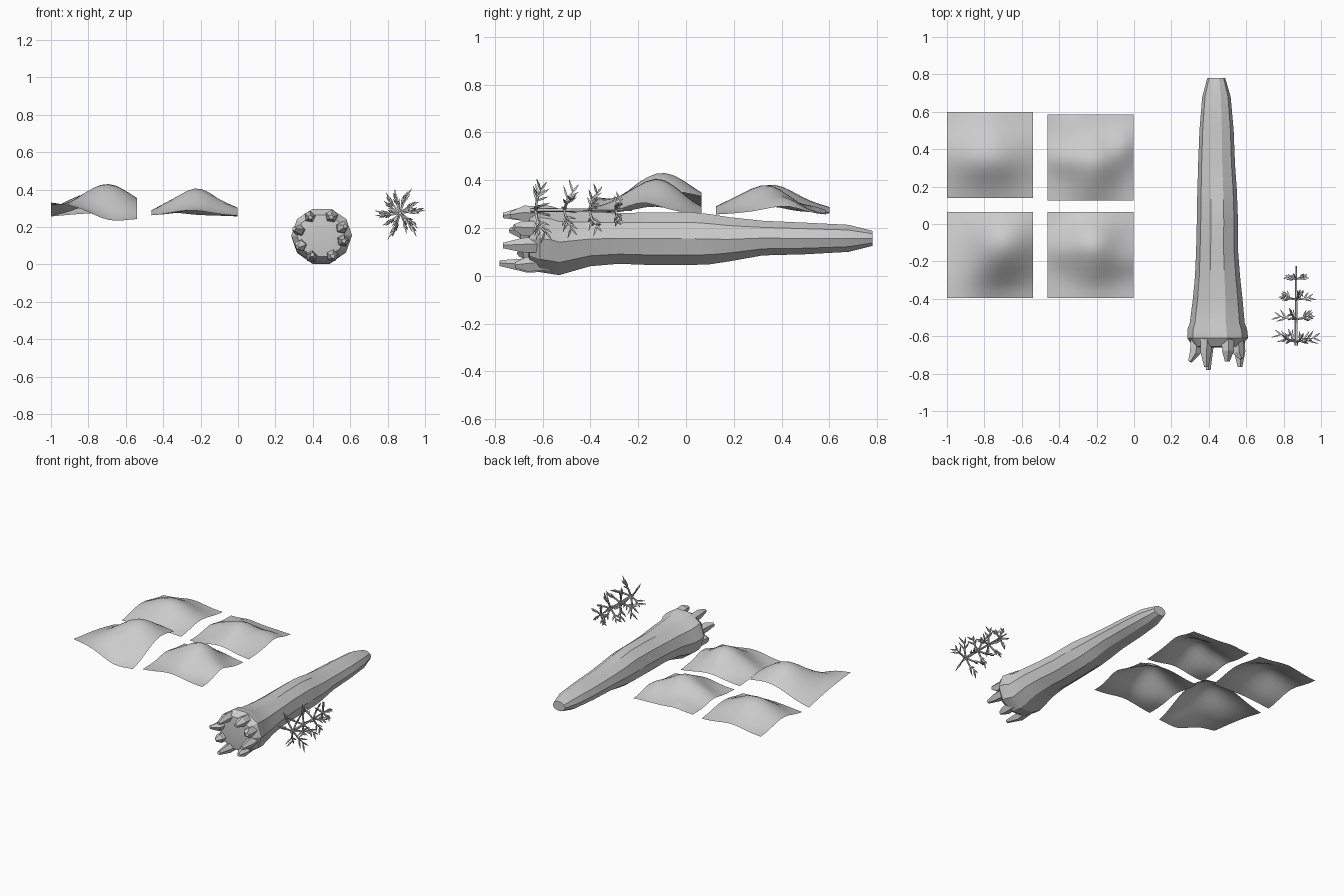
import bpy, bmesh, math, random
from math import sin, cos, pi, exp
from mathutils import Vector

if "Cube" in bpy.data.objects:
    bpy.data.objects.remove(bpy.data.objects["Cube"])

random.seed(4)


def finish(bm, name, angle=30, recalc=True):
    if recalc:
        bmesh.ops.recalc_face_normals(bm, faces=bm.faces)
    me = bpy.data.meshes.new(name)
    bm.to_mesh(me)
    bm.free()
    ob = bpy.data.objects.new(name, me)
    bpy.context.collection.objects.link(ob)
    bpy.ops.object.select_all(action='DESELECT')
    ob.select_set(True)
    bpy.context.view_layer.objects.active = ob
    bpy.ops.object.shade_smooth_by_angle(angle=math.radians(angle))
    return ob


def loft(bm, rings):
    """Skin closed rings of points and cap both ends."""
    vs = [[bm.verts.new(p) for p in r] for r in rings]
    n = len(vs[0])
    for a, b in zip(vs, vs[1:]):
        for i in range(n):
            j = (i + 1) % n
            bm.faces.new((a[i], a[j], b[j], b[i]))
    bm.faces.new(vs[0][::-1])
    bm.faces.new(vs[-1])


def spike(bm, points, radii, sides=4):
    """Tapered tube along a path."""
    pts = [Vector(p) for p in points]
    rings = []
    for i, (p, r) in enumerate(zip(pts, radii)):
        d = (pts[min(i + 1, len(pts) - 1)] - pts[max(i - 1, 0)]).normalized()
        a = d.orthogonal().normalized()
        b = d.cross(a)
        rings.append([p + (a * cos(2 * pi * k / sides) + b * sin(2 * pi * k / sides)) * r
                      for k in range(sides)])
    loft(bm, rings)


# terrain tiles: corner heights (FL, FR, BL, BR) plus smooth hills (u, v, height, su, sv)
def tile(name, x0, y0, c, hills, n=12, size=0.46):
    bm = bmesh.new()

    def point(i, j):
        u, v = i / n, j / n
        z = (c[0] * (1 - u) + c[1] * u) * (1 - v) + (c[2] * (1 - u) + c[3] * u) * v
        for hu, hv, h, su, sv in hills:
            z += h * exp(-((u - hu) / su) ** 2 - ((v - hv) / sv) ** 2)
        return (x0 + u * size, y0 + v * size, z)
    g = [[bm.verts.new(point(i, j)) for i in range(n + 1)] for j in range(n + 1)]
    for j in range(n):
        for i in range(n):
            bm.faces.new((g[j][i], g[j][i + 1], g[j + 1][i + 1], g[j + 1][i]))
    finish(bm, name, 60, recalc=False)


tile("terrain_front_left", -1.0, -0.395, (.33, .255, .255, .305),
     [(.65, .64, .145, .4, .38), (.68, 0, -.05, .3, .25), (.3, .3, .015, .25, .25)])
tile("terrain_front_right", -0.463, -0.395, (.26, .26, .265, .255),
     [(.53, .6, .145, .32, .32), (.45, .0, .025, .3, .22), (.95, .45, .035, .25, .2),
      (.15, .55, .03, .2, .2), (.5, .28, .02, .25, .15)])
tile("terrain_back_left", -1.0, 0.14, (.25, .26, .255, .26),
     [(.48, .47, .125, .48, .34), (.5, .95, .02, .25, .25)])
tile("terrain_back_right", -0.463, 0.125, (.265, .255, .265, .255),
     [(.54, .46, .12, .32, .3), (.15, .5, .035, .18, .18), (.9, .65, .04, .15, .2),
      (.3, .88, .02, .15, .15), (.5, .1, .025, .25, .2)])

# fallen trunk: y, x min, x max, z min, z max
profile = [
    (-.66, .355, .525, .075, .23), (-.655, .315, .57, .04, .268),
    (-.61, .285, .61, .012, .3), (-.565, .285, .605, .005, .295),
    (-.53, .298, .592, .0, .282), (-.40, .315, .58, .04, .268),
    (-.28, .326, .567, .05, .262), (-.15, .332, .557, .045, .265),
    (.02, .336, .556, .045, .266), (.10, .337, .553, .048, .258),
    (.18, .339, .55, .06, .245), (.32, .343, .54, .085, .23),
    (.50, .35, .533, .09, .222), (.68, .365, .517, .1, .213),
    (.78, .392, .488, .125, .188)]
bm = bmesh.new()
rings = []
for y, xa, xb, za, zb in profile:
    k = 1 / cos(pi / 10)
    k = k if y > -.5 else 1.03
    rings.append([((xa + xb) / 2 + (xb - xa) / 2 * cos(2 * pi * i / 10),
                   y, (za + zb) / 2 + (zb - za) / 2 * k * sin(2 * pi * i / 10))
                  for i in range(10)])
loft(bm, rings)
finish(bm, "fallen_trunk", 22)

# broken roots round the trunk base: angle, tip y, tip radius, thickness
bm = bmesh.new()
for deg, ty, tr, th in [(-12, -.765, .125, .036), (22, -.72, .14, .036), (62, -.735, .115, .038),
                        (120, -.765, .115, .034), (165, -.735, .15, .034), (205, -.70, .14, .036),
                        (245, -.78, .11, .036), (300, -.715, .125, .036)]:
    a = math.radians(deg)
    d = Vector((cos(a), 0, sin(a)))
    c = Vector((.444, 0, .152))
    at = lambda r, y: c + d * r + Vector((0, y, 0))
    mid = at(.122, -.675) + Vector((0, random.uniform(-.015, .015), 0))
    spike(bm, [at(.112, -.57), mid, at(tr, ty)], [th, th * .9, th * .35], 5)
finish(bm, "broken_roots", 20)

# leafy water plant lying along y: stem, whorls of branches, needle leaves
bm = bmesh.new()
stem = Vector((.867, 0, .275))
spike(bm, [stem + Vector((0, -.65, 0)), stem + Vector((0, -.45, 0)),
           stem + Vector((0, -.225, 0))], [.01, .007, .004], 5)


def leaf(p, d, length):
    d = d.normalized()
    tip = p + d * length
    tip.x = min(tip.x, 1.0)
    spike(bm, [p, p.lerp(tip, .45), tip], [.003, .0065, .001])


for y, length, count, turn in [(-.63, .115, 6, .2), (-.51, .10, 5, .65),
                               (-.405, .085, 5, .1), (-.295, .06, 5, .5)]:
    for i in range(count):
        a = 2 * pi * i / count + turn
        out = Vector((cos(a), 0, sin(a)))
        side = Vector((-sin(a), 0, cos(a)))
        fwd = Vector((0, 1, 0))
        L = length * random.uniform(.85, 1.08)
        base = stem + Vector((0, y, 0))
        lean = random.uniform(.15, .5)
        mid = base + out * L * .5 + fwd * lean * L * .3
        end = base + out * L * .78 + fwd * lean * L * .8
        spike(bm, [base, mid, end], [.006, .006, .003])
        leaf(end, out + fwd * .7, L * .4)
        for p, s in [(mid, 1), (mid, -1), (end, -1)]:
            leaf(p, out * .8 + side * s * .25 + fwd * (.7 * s + .45), L * .55)
finish(bm, "water_plant", 30)
